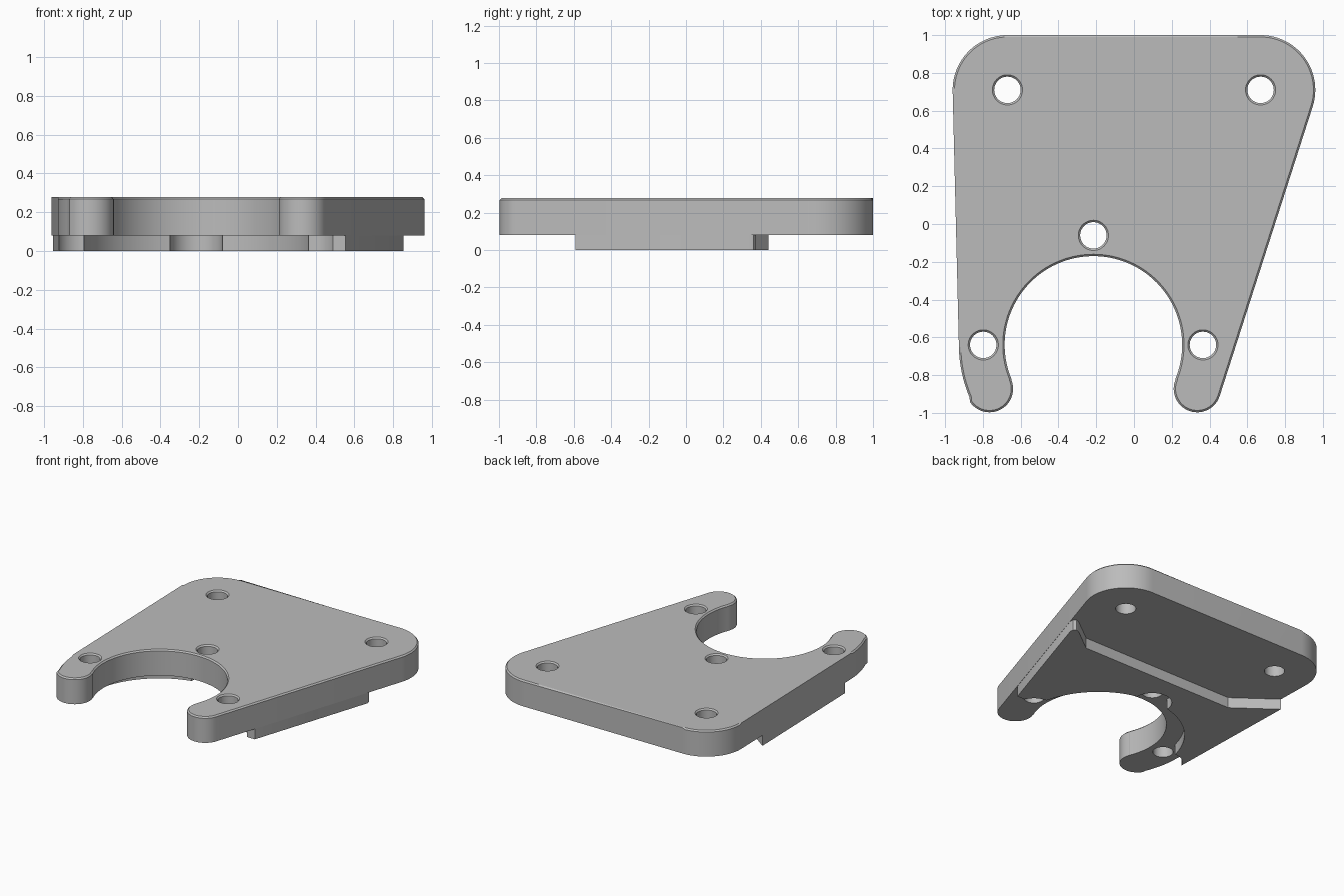
import bpy, bmesh
from math import cos, sin, radians

cube = bpy.data.objects.get("Cube")
if cube:
    bpy.data.objects.remove(cube)

STEP, TOP, CHAMFER = 0.08, 0.277, 0.01
ARCH = (-0.215, -0.64)
CORNER_HOLES = [(-0.67, 0.71), (0.67, 0.71)]
ARCH_HOLES = [(-0.215, -0.06), (-0.798, -0.64), (0.365, -0.64)]

grey = bpy.data.materials.new("plain_grey")
grey.use_nodes = True
grey.diffuse_color = (0.5, 0.5, 0.5, 1)
grey.node_tree.nodes["Principled BSDF"].inputs["Base Color"].default_value = (0.5, 0.5, 0.5, 1)


def arc(centre, r, start, end, n=24):
    """Points along an arc, angles in degrees."""
    angles = [radians(start + (end - start) * i / n) for i in range(n + 1)]
    return [(centre[0] + r * cos(a), centre[1] + r * sin(a)) for a in angles]


def slab(name, points, low, high, chamfer=0):
    """Extrude an outline, optionally chamfering its upper rim."""
    bm = bmesh.new()
    base = bm.faces.new([bm.verts.new((x, y, low)) for x, y in points])
    made = bmesh.ops.extrude_face_region(bm, geom=[base], use_keep_orig=True)["geom"]
    for v in made:
        if isinstance(v, bmesh.types.BMVert):
            v.co.z = high
    if chamfer:
        rim = [e for e in bm.edges if all(v.co.z > high - 1e-5 for v in e.verts)]
        bmesh.ops.bevel(bm, geom=rim, offset=chamfer, segments=1, affect='EDGES')
    bmesh.ops.recalc_face_normals(bm, faces=bm.faces[:])
    return finish(name, bm)


def hole_cutter(centre, r):
    """Drill with a flared top."""
    bm = bmesh.new()
    levels = [(r, STEP - 0.05), (r, TOP - CHAMFER), (r + 2 * CHAMFER, TOP + CHAMFER)]
    rings = [[bm.verts.new((x, y, z)) for x, y in arc(centre, rad, 0, 352.5, 47)]
             for rad, z in levels]
    for lower, upper in zip(rings, rings[1:]):
        for i in range(len(lower)):
            j = (i + 1) % len(lower)
            bm.faces.new((lower[i], lower[j], upper[j], upper[i]))
    bm.faces.new(rings[0][::-1])
    bm.faces.new(rings[-1])
    bmesh.ops.recalc_face_normals(bm, faces=bm.faces[:])
    return finish("hole_cutter", bm)


def finish(name, bm):
    mesh = bpy.data.meshes.new(name)
    bm.to_mesh(mesh)
    bm.free()
    mesh.materials.append(grey)
    obj = bpy.data.objects.new(name, mesh)
    bpy.context.collection.objects.link(obj)
    return obj


def cut(obj, cutter):
    """Subtract the cutter and remove it."""
    bpy.ops.object.select_all(action='DESELECT')
    bpy.context.view_layer.objects.active = obj
    obj.select_set(True)
    cutter.hide_render = True
    mod = obj.modifiers.new("cut", 'BOOLEAN')
    mod.operation, mod.solver, mod.object = 'DIFFERENCE', 'EXACT', cutter
    bpy.ops.object.modifier_apply(modifier=mod.name)
    bpy.data.objects.remove(cutter)


# Main plate: rounded back corners, two prongs around a round opening
outline = (arc(CORNER_HOLES[1], 0.29, -17.9, 90)
           + arc(CORNER_HOLES[0], 0.29, 90, 181.5)
           + arc(ARCH, 0.712, 181, 203, 8)
           + arc((-0.765, -0.872), 0.125, 214, 382)
           + arc(ARCH, 0.47, 202.7, -22.7, 64)
           + arc((0.335, -0.872), 0.125, 157.5, 342))
plate = slab("mounting_plate", outline, STEP, TOP, CHAMFER)
for hole in CORNER_HOLES + ARCH_HOLES:
    cut(plate, hole_cutter(hole, 0.07))

# Raised pad on the underside, flush with the plate's slanted sides
pad_outline = [(0.555, -0.59), (0.853, 0.335), (0.85, 0.36), (0.83, 0.373), (0.805, 0.365),
               (0.62, 0.225), (-0.66, 0.225), (-0.953, 0.442), (-0.926, -0.59)]
pad = slab("underside_pad", pad_outline, 0, STEP)

# Clearance round the opening, with scallops round its three holes
cut(pad, slab("opening_cutter", arc(ARCH, 0.595, 0, 357, 119), -0.05, STEP + 0.05))
for hole in ARCH_HOLES:
    cut(pad, slab("scallop_cutter", arc(hole, 0.135, 0, 352.5, 47), -0.05, STEP + 0.05))

for obj in (plate, pad):
    bpy.ops.object.select_all(action='DESELECT')
    bpy.context.view_layer.objects.active = obj
    obj.select_set(True)
    bpy.ops.object.shade_smooth_by_angle(angle=radians(25))
